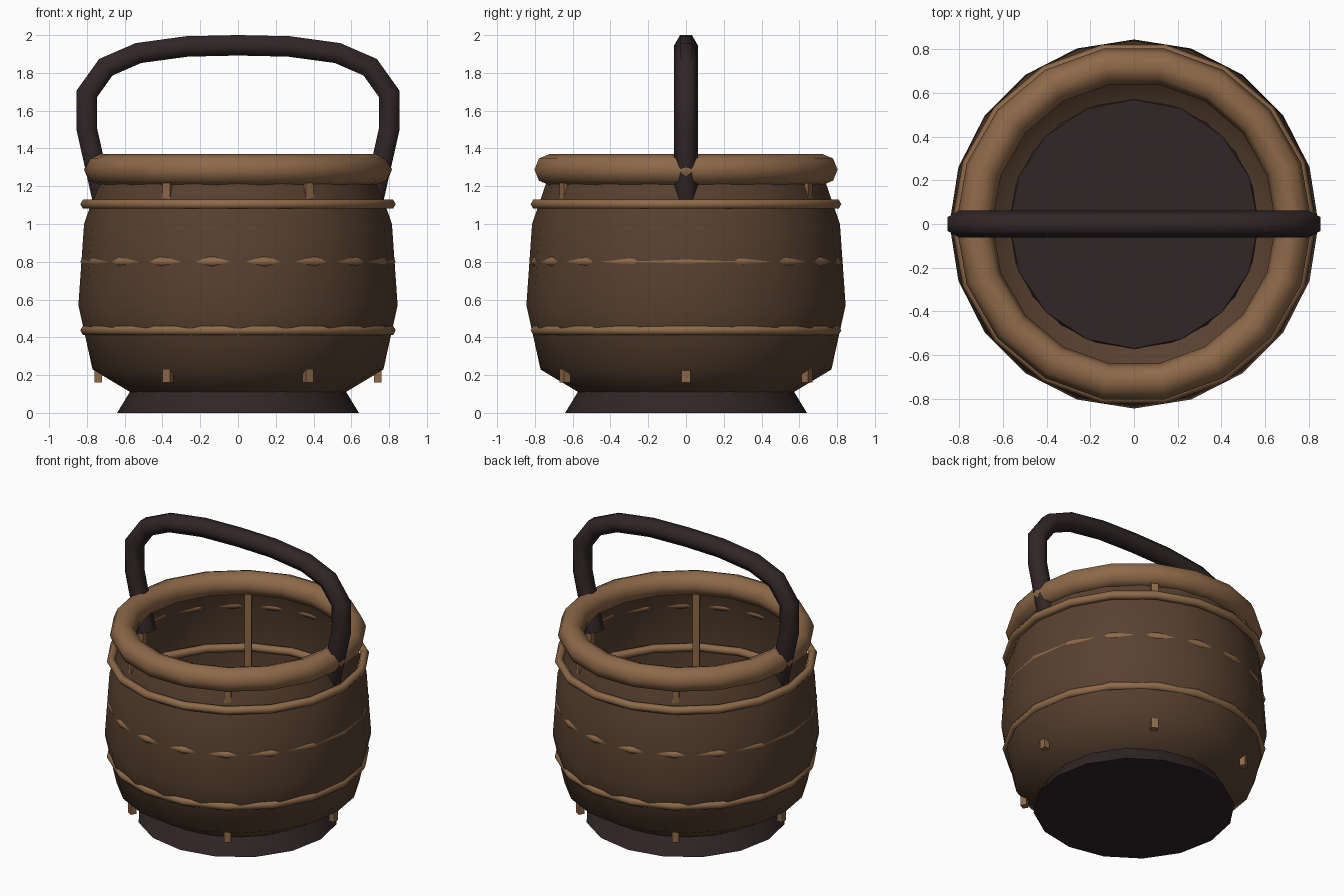
import bpy, math
from mathutils import Vector

if "Cube" in bpy.data.objects:
    bpy.data.objects.remove(bpy.data.objects["Cube"])


def material(name, rgb):
    m = bpy.data.materials.new(name)
    m.diffuse_color = (*rgb, 1)
    m.use_nodes = True
    m.node_tree.nodes["Principled BSDF"].inputs["Base Color"].default_value = m.diffuse_color
    return m


WICKER = material("brown wicker", (0.098, 0.053, 0.030))
CANE = material("light cane", (0.270, 0.142, 0.066))
DARK = material("dark wood", (0.031, 0.019, 0.020))


def finish(ob, name, mat, angle=60):
    ob.name = name
    ob.data.materials.append(mat)
    bpy.ops.object.select_all(action='DESELECT')
    ob.select_set(True)
    bpy.context.view_layer.objects.active = ob
    bpy.ops.object.shade_smooth_by_angle(angle=math.radians(angle))


def mesh_object(name, verts, faces, mat, angle=60):
    me = bpy.data.meshes.new(name)
    me.from_pydata(verts, [], faces)
    ob = bpy.data.objects.new(name, me)
    bpy.context.collection.objects.link(ob)
    finish(ob, name, mat, angle)


def tube_faces(rows, n):
    return [(i * n + j, i * n + (j + 1) % n, (i + 1) * n + (j + 1) % n, (i + 1) * n + j)
            for i in range(rows - 1) for j in range(n)]


def lathe(name, profile, n, mat, caps=False, angle=60):
    verts = [(r * math.cos(2 * math.pi * j / n), r * math.sin(2 * math.pi * j / n), z)
             for r, z in profile for j in range(n)]
    faces = tube_faces(len(profile), n)
    if caps:
        faces += [tuple(reversed(range(n))),
                  tuple(range((len(profile) - 1) * n, len(profile) * n))]
    mesh_object(name, verts, faces, mat, angle)


def ring(name, z, major, minor, sides):
    bpy.ops.mesh.primitive_torus_add(location=(0, 0, z), major_radius=major, minor_radius=minor,
                                     major_segments=18, minor_segments=sides)
    finish(bpy.context.object, name, CANE, 75)


# Foot and thin open basket wall
lathe("foot", [(0.64, 0), (0.57, 0.115)], 16, DARK, caps=True, angle=40)
lathe("basket_wall", [(0.57, 0.11), (0.77, 0.23), (0.845, 0.57), (0.815, 1.0), (0.715, 1.29)],
      20, WICKER)

# Rim and three hoops
ring("rim", 1.288, 0.732, 0.083, 8)
ring("upper_hoop", 1.105, 0.807, 0.028, 6)
ring("middle_hoop", 0.80, 0.807, 0.028, 6)
ring("lower_hoop", 0.437, 0.807, 0.028, 6)

# Six upright stakes
for k in range(6):
    a = k * math.pi / 3
    bpy.ops.mesh.primitive_cube_add(size=1, rotation=(0, 0, a),
                                    location=(0.74 * math.cos(a), 0.74 * math.sin(a), 0.705))
    ob = bpy.context.object
    ob.scale = (0.04, 0.045, 1.09)
    finish(ob, f"stake_{k + 1}", CANE, 30)

# Arched six-sided handle, half path mirrored
half = [(0.71, 1.10), (0.80, 1.5), (0.80, 1.69), (0.70, 1.83), (0.527, 1.905), (0.27, 1.94)]
path = [Vector(p) for p in half + [(0, 1.946)] + [(-x, z) for x, z in reversed(half)]]
verts, n = [], 6
for i, p in enumerate(path):
    d0 = (p - path[max(i - 1, 0)]).normalized() if i else (path[1] - p).normalized()
    d1 = (path[i + 1] - p).normalized() if i < len(path) - 1 else d0
    t = (d0 + d1).normalized()
    out = Vector((t.y, -t.x)) / max(t.dot(d0), 0.5)
    for j in range(n):
        a = 2 * math.pi * j / n
        q = p + out * 0.0625 * math.sin(a)
        verts.append((q.x, 0.0625 * math.cos(a), q.y))
faces = tube_faces(len(path), n)
faces += [tuple(reversed(range(n))), tuple(range((len(path) - 1) * n, len(path) * n))]
mesh_object("handle", verts, faces, DARK, 75)
